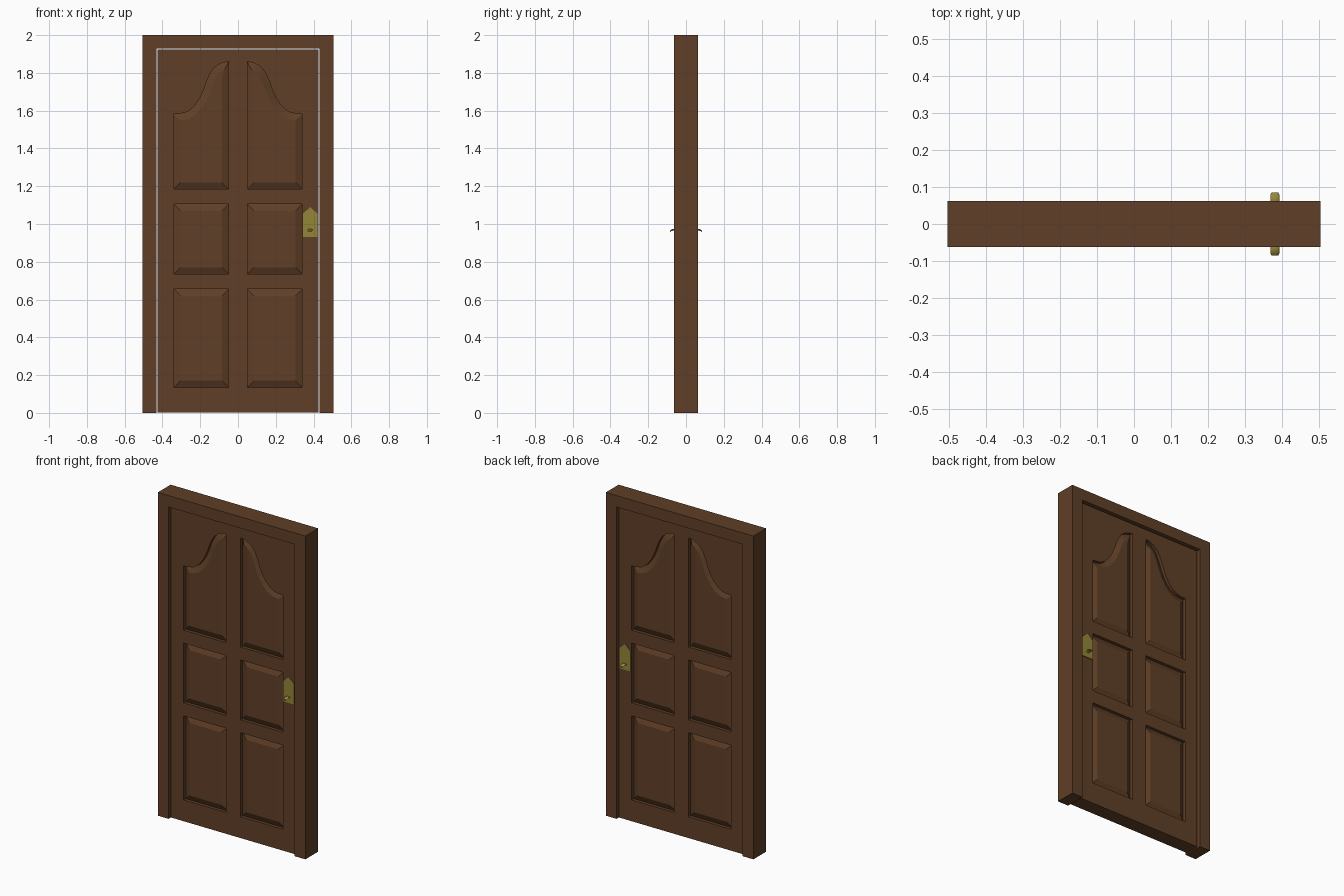
import bpy, bmesh, math
from mathutils import Vector
from mathutils.geometry import tessellate_polygon

if "Cube" in bpy.data.objects:
    bpy.data.objects.remove(bpy.data.objects["Cube"])


def material(name, rgb):
    m = bpy.data.materials.new(name)
    m.diffuse_color = (*rgb, 1)
    m.use_nodes = True
    m.node_tree.nodes["Principled BSDF"].inputs["Base Color"].default_value = m.diffuse_color
    return m


WOOD = material("wood", (0.115, 0.05, 0.02))
BRASS = material("brass", (0.30, 0.24, 0.04))
DOOR_Y = -0.045      # front face of the door leaf


def finish(bm, name, mat):
    me = bpy.data.meshes.new(name)
    bm.to_mesh(me)
    bm.free()
    ob = bpy.data.objects.new(name, me)
    bpy.context.collection.objects.link(ob)
    me.materials.append(mat)
    return ob


def mirror(ob, x, y):
    mod = ob.modifiers.new("Mirror", 'MIRROR')
    mod.use_axis = (x, y, False)
    mod.merge_threshold = 0.0005


def prism(name, pts, y0, y1, mat):
    """Extrude an x-z outline from y0 to y1."""
    bm = bmesh.new()
    a = [bm.verts.new((x, y0, z)) for x, z in pts]
    b = [bm.verts.new((x, y1, z)) for x, z in pts]
    bm.faces.new(a)
    bm.faces.new(b[::-1])
    bridge(bm, a, b)
    bmesh.ops.recalc_face_normals(bm, faces=bm.faces)
    return finish(bm, name, mat)


def bridge(bm, a, b):
    n = len(a)
    for i in range(n):
        j = (i + 1) % n
        bm.faces.new((a[i], a[j], b[j], b[i]))


def inset(pts, d):
    """Mitred inward offset of a counter-clockwise outline."""
    out = []
    for i, p in enumerate(pts):
        p = Vector(p)
        e1 = (p - Vector(pts[i - 1])).normalized()
        e2 = (Vector(pts[(i + 1) % len(pts)]) - p).normalized()
        n1, n2 = Vector((-e1.y, e1.x)), Vector((-e2.y, e2.x))
        out.append(p + (n1 + n2) * (d / (1 + n1.dot(n2))))
    return out


def rect(x0, x1, z0, z1):
    return [(x0, z0), (x1, z0), (x1, z1), (x0, z1)]


# Door frame: two jambs and a head in one outline
prism("door_frame", [(-.505, 0), (-.432, 0), (-.432, 1.929), (.432, 1.929),
                     (.432, 0), (.505, 0), (.505, 2), (-.505, 2)],
      -.0625, .0625, WOOD)

# Door leaf: a quarter with three raised panels, mirrored to both sides and faces
arch = [(.05, 1.185), (.34, 1.185), (.34, 1.582), (.305, 1.584), (.276, 1.591),
        (.248, 1.607), (.223, 1.634), (.2, 1.669), (.18, 1.713), (.165, 1.757),
        (.149, 1.793), (.13, 1.822), (.106, 1.842), (.08, 1.854), (.05, 1.86)]
panels = [rect(.05, .34, .135, .655), rect(.05, .34, .735, 1.105), arch]
outline = rect(0, .426, .003, 1.923)

bm = bmesh.new()
loops = [outline] + panels
rings = [[bm.verts.new((x, DOOR_Y, z)) for x, z in lp] for lp in loops]
flat = [v for r in rings for v in r]
for tri in tessellate_polygon([[Vector((x, z, 0)) for x, z in lp] for lp in loops]):
    bm.faces.new([flat[i] for i in tri])
for pts, ring in zip(panels, rings[1:]):
    groove = [bm.verts.new((x, DOOR_Y + .02, z)) for x, z in pts]
    field = [bm.verts.new((x, DOOR_Y + .003, z)) for x, z in inset(pts, .036)]
    bridge(bm, ring, groove)
    bridge(bm, groove, field)
    bm.faces.new(field)
rim = rings[0]
mid = [bm.verts.new((v.co.x, 0, v.co.z)) for v in rim]
for i in range(3):   # bottom, outer side and top edges
    bm.faces.new((rim[i], rim[i + 1], mid[i + 1], mid[i]))
bmesh.ops.recalc_face_normals(bm, faces=bm.faces)
if sum(f.normal.y * f.calc_area() for f in bm.faces) > 0:
    bmesh.ops.reverse_faces(bm, faces=bm.faces)
mirror(finish(bm, "door_leaf", WOOD), True, True)

# Lock plate with a pointed top, on both faces
plate = prism("lock_plate", [(.345, .93), (.42, .93), (.42, 1.055), (.3825, 1.09),
                             (.345, 1.055)], DOOR_Y - .006, DOOR_Y + .004, BRASS)
mirror(plate, False, True)

# Lever handle: flattened bar curving outwards and down
path = [(-.042, .962), (-.052, .967), (-.062, .970), (-.071, .969), (-.079, .966), (-.085, .961)]
bm = bmesh.new()
prev = None
for k, (y, z) in enumerate(path):
    w = .009 if k == len(path) - 1 else .0125
    ring = []
    for i in range(12):
        a = i * math.tau / 12
        ring.append(bm.verts.new((.3815 + w * math.cos(a), y, z + .0045 * math.sin(a))))
    if prev:
        bridge(bm, prev, ring)
    else:
        bm.faces.new(ring)
    prev = ring
bm.faces.new(prev)
bmesh.ops.recalc_face_normals(bm, faces=bm.faces)
handle = finish(bm, "handle", BRASS)
mirror(handle, False, True)
bpy.context.view_layer.objects.active = handle
handle.select_set(True)
bpy.ops.object.shade_smooth_by_angle(angle=math.radians(40))
